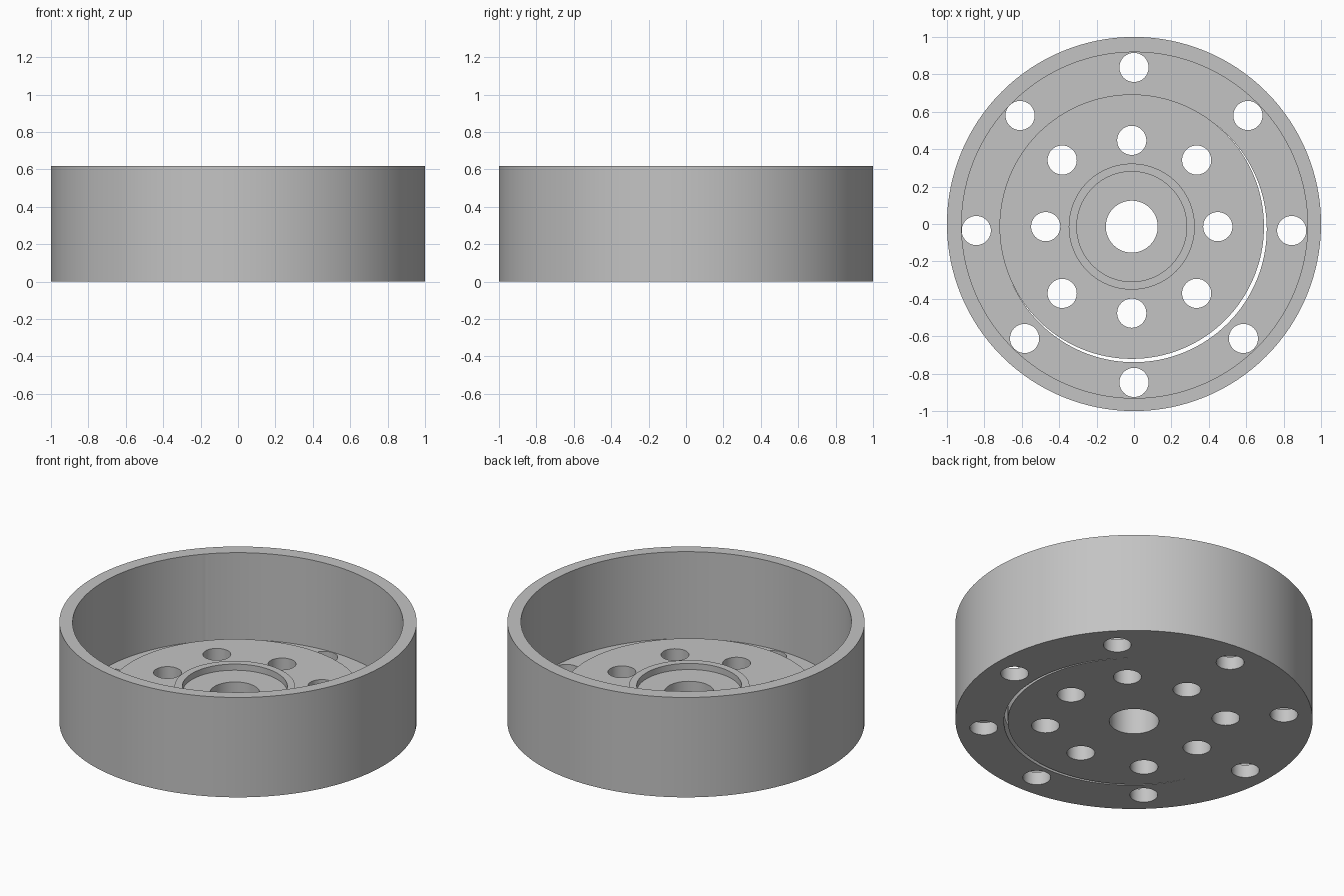
import bpy
import math

if "Cube" in bpy.data.objects:
    bpy.data.objects.remove(bpy.data.objects["Cube"])

grey = bpy.data.materials.new("light grey")
grey.diffuse_color = (0.55, 0.55, 0.55, 1)
grey.use_nodes = True
grey.node_tree.nodes["Principled BSDF"].inputs["Base Color"].default_value = grey.diffuse_color


def cylinder(name, x, y, r, z0, z1, sides):
    bpy.ops.mesh.primitive_cylinder_add(
        vertices=sides, radius=r, depth=z1 - z0, location=(x, y, (z0 + z1) / 2))
    ob = bpy.context.object
    ob.name = name
    return ob


def cut(ob, x, y, r, z0=-0.1, z1=1.0, sides=48):
    """Bore a round hole through ob between two heights."""
    tool = cylinder("cutter", x, y, r, z0, z1, sides)
    tool.hide_render = True
    mod = ob.modifiers.new("bore", 'BOOLEAN')
    mod.operation = 'DIFFERENCE'
    mod.solver = 'EXACT'
    mod.object = tool
    bpy.context.view_layer.objects.active = ob
    bpy.ops.object.modifier_apply(modifier=mod.name)
    bpy.data.objects.remove(tool)


def finish(ob):
    ob.data.materials.clear()
    ob.data.materials.append(grey)
    bpy.ops.object.select_all(action='DESELECT')
    ob.select_set(True)
    bpy.context.view_layer.objects.active = ob
    bpy.ops.object.shade_smooth_by_angle(angle=math.radians(30))


HOLE = 0.078

# Outer cup: thin wall and floor, with a large slightly offset opening
cup = cylinder("cup", 0, 0, 1.0, 0, 0.617, 128)
cut(cup, 0.003, -0.006, 0.925, 0.08, 1.0, 128)
cut(cup, -0.001, -0.028, 0.711, sides=128)

# Bolt holes in the cup floor
cut(cup, 0, 0.837, HOLE)
cut(cup, 0, -0.847, HOLE)
for side in (-1, 1):
    for x, y in ((0.609, 0.58), (0.843, -0.035), (0.585, -0.612)):
        cut(cup, side * x, y, HOLE)
finish(cup)

# Centre disc with a raised lip around the bore
CX, CY = -0.012, -0.014
disc = cylinder("centre_disc", CX, CY, 0.707, 0, 0.184, 128)
cut(disc, CX, CY, 0.139)
for x, y in ((0, 0.461), (0, -0.463), (0.46, 0), (-0.46, 0),
             (0.347, 0.356), (-0.372, 0.356), (0.347, -0.357), (-0.372, -0.357)):
    cut(disc, CX + x, CY + y, HOLE)
finish(disc)

lip = cylinder("hub_lip", CX, CY, 0.337, 0.15, 0.222, 96)
cut(lip, CX, CY, 0.294, sides=96)
finish(lip)
